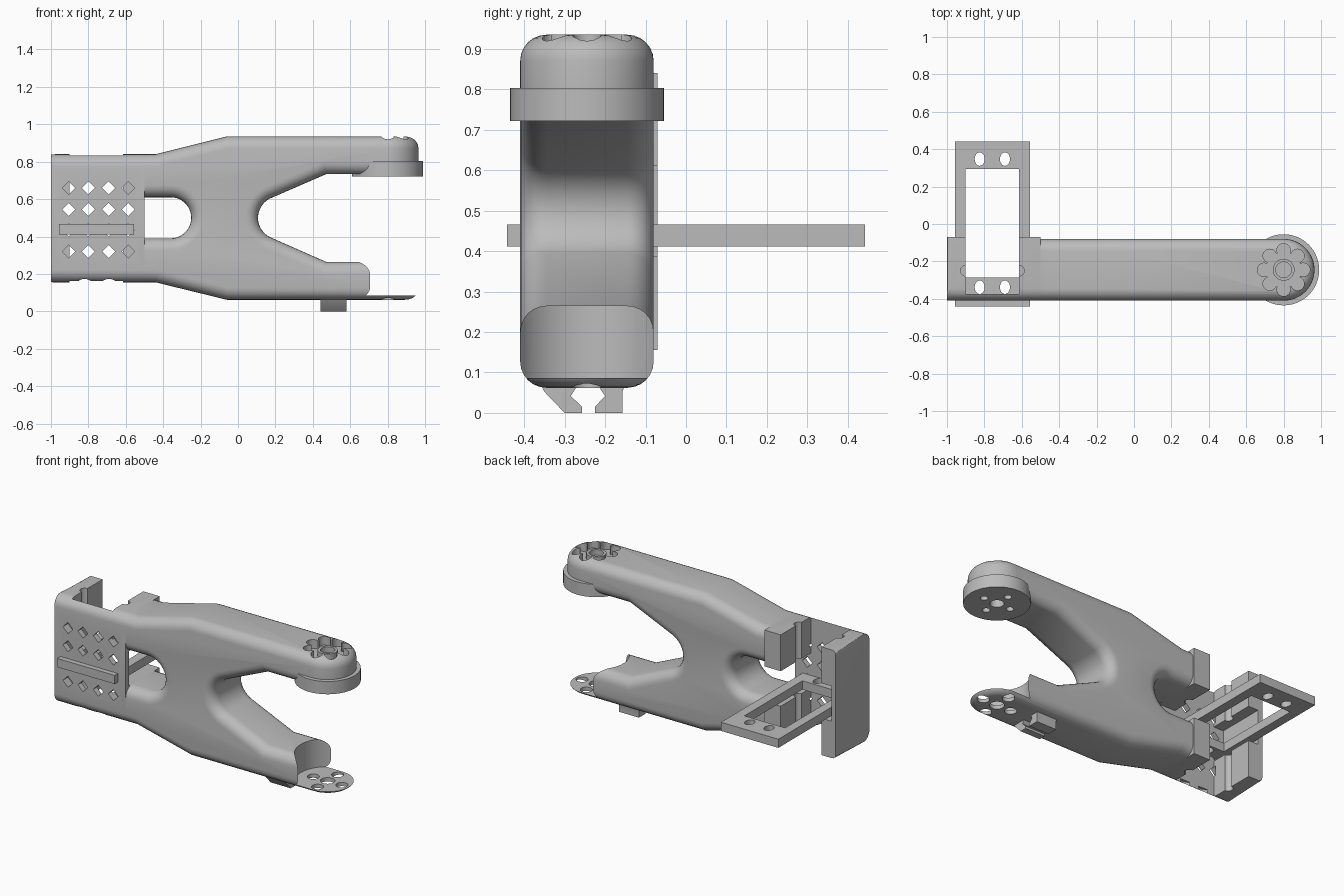
import bpy, bmesh, math
from mathutils import Matrix, Vector

if "Cube" in bpy.data.objects:
    bpy.data.objects.remove(bpy.data.objects["Cube"], do_unlink=True)

grey = bpy.data.materials.new("plain grey")
grey.use_nodes = True
GREY = (0.5, 0.5, 0.5, 1)
grey.diffuse_color = GREY
grey.node_tree.nodes["Principled BSDF"].inputs["Base Color"].default_value = GREY

YC, HALF = -0.245, 0.165      # arm centre line and half width
HUB_X, HUB_R = 0.8, 0.19      # joint axis and joint disc radius
ROUND = 0.065                 # rounding of the arm edges


def make(name, bm):
    bmesh.ops.recalc_face_normals(bm, faces=bm.faces)
    mesh = bpy.data.meshes.new(name)
    bm.to_mesh(mesh)
    bm.free()
    mesh.materials.append(grey)
    obj = bpy.data.objects.new(name, mesh)
    bpy.context.collection.objects.link(obj)
    return obj


def bevel(bm, test, width, segments=6):
    edges = [e for e in bm.edges if test(e.verts[0].co, e.verts[1].co)]
    bmesh.ops.bevel(bm, geom=edges, offset=width, segments=segments,
                    profile=0.5, affect='EDGES')


def box_bm(x0, x1, y0, y1, z0, z1):
    bm = bmesh.new()
    bmesh.ops.create_cube(bm, size=1)
    for v in bm.verts:
        v.co = Vector((x1 if v.co.x > 0 else x0, y1 if v.co.y > 0 else y0,
                       z1 if v.co.z > 0 else z0))
    return bm


def box(name, *bounds):
    return make(name, box_bm(*bounds))


def cylinder(name, x, y, z0, z1, r, rim=0, sides=48):
    bm = bmesh.new()
    bmesh.ops.create_cone(bm, cap_ends=True, segments=sides, radius1=r, radius2=r,
                          depth=z1 - z0, matrix=Matrix.Translation((x, y, (z0 + z1) / 2)))
    if rim:
        bevel(bm, lambda a, b: abs(a.z - b.z) < 1e-4, rim)
    return make(name, bm)


def prism(points, axis, lo, hi):
    """Extrude a 2D outline along x or y."""
    bm = bmesh.new()
    place = (lambda p: (lo, *p)) if axis == 'x' else (lambda p: (p[0], lo, p[1]))
    face = bm.faces.new([bm.verts.new(place(p)) for p in points])
    new = bmesh.ops.extrude_face_region(bm, geom=[face])["geom"]
    step = Vector((hi - lo, 0, 0)) if axis == 'x' else Vector((0, hi - lo, 0))
    bmesh.ops.translate(bm, vec=step, verts=[v for v in new if isinstance(v, bmesh.types.BMVert)])
    bmesh.ops.recalc_face_normals(bm, faces=bm.faces)
    return bm


def combine(obj, others, operation='DIFFERENCE'):
    """Apply booleans one after another and drop the helpers."""
    for other in others:
        other.hide_render = True
        mod = obj.modifiers.new("bool", 'BOOLEAN')
        mod.operation, mod.solver, mod.object = operation, 'EXACT', other
        bpy.context.view_layer.objects.active = obj
        bpy.ops.object.modifier_apply(modifier=mod.name)
        bpy.data.objects.remove(other, do_unlink=True)


def arc(cx, cz, r, a0, a1, n=18):
    return [(cx + r * math.cos(math.radians(a0 + (a1 - a0) * i / n)),
             cz + r * math.sin(math.radians(a0 + (a1 - a0) * i / n))) for i in range(n + 1)]


def ring(radius, count):
    return [(HUB_X + radius * math.cos(i * math.tau / count),
             YC + radius * math.sin(i * math.tau / count)) for i in range(count)]


# Forked arm: side outline with rounded long edges
outline = [(-0.5, 0.61)] + arc(-0.36, 0.5, 0.11, 90, -90) + [(-0.5, 0.39)]
outline += [(-0.5, 0.155), (-0.44, 0.155), (-0.06, 0.062), (HUB_X, 0.062)]
outline += [(HUB_X, 0.265), (0.47, 0.265)] + arc(0.222, 0.5, 0.115, 246, 114)
outline += [(0.47, 0.733), (HUB_X, 0.733), (HUB_X, 0.935), (-0.06, 0.935)]
outline += [(-0.44, 0.84), (-0.5, 0.84)]
bm = prism(outline, 'y', YC - HALF, YC + HALF)
bevel(bm, lambda a, b: abs(a.y - b.y) < 1e-5 and abs(a.x - b.x) > 1e-5, ROUND)
arm = make("forked_arm", bm)

# Round arm tips
combine(arm, [cylinder("tip", HUB_X, YC, z0, z1, HALF, ROUND, 64)
              for z0, z1 in ((0.062, 0.265), (0.733, 0.935))], 'UNION')

# Clearance between the tips, leaving a thin plate on the lower arm
cutters = [cylinder("clearance", HUB_X, YC, 0.086, 0.8, HUB_R, sides=64)]
# Flower shaped recess on top and screw holes in the lower plate
cutters += [cylinder("recess", HUB_X, YC, 0.88, 1, 0.095)]
cutters += [cylinder("lobe", x, y, 0.88, 1, 0.036, sides=24) for x, y in ring(0.105, 8)]
cutters += [cylinder("hole", HUB_X, YC, 0, 0.87, 0.042, sides=32)]
cutters += [cylinder("hole", x, y, 0, 0.2, 0.035, sides=24) for x, y in ring(0.1, 4)]
combine(arm, cutters)

# Small hub inside the recess
hub = cylinder("recess_hub", HUB_X, YC, 0.87, 0.915, 0.058, sides=32)
combine(hub, [cylinder("bore", HUB_X, YC, 0.88, 1, 0.042, sides=32)])

# Joint disc under the upper arm
disc = cylinder("joint_disc", HUB_X, YC, 0.722, 0.803, HUB_R, sides=64)
combine(disc, [cylinder("hole", HUB_X, YC, 0.7, 0.78, 0.04, sides=32)]
        + [cylinder("hole", x, y, 0.7, 0.78, 0.022, sides=20) for x, y in ring(0.095, 4)])

# Motor housing: front plate, end wall and clamp faces
bm = box_bm(-1, -0.5, -0.41, -0.07, 0.155, 0.84)
bevel(bm, lambda a, b: abs(a.x - b.x) > 0.1 and a.y < -0.3, ROUND)
bevel(bm, lambda a, b: abs(a.y - b.y) > 0.1 and a.x < -0.9 and b.x < -0.9
      and abs(a.z - b.z) < 0.01, 0.025, 4)
housing = make("motor_housing", bm)
cutters = [box("opening", -0.9, -0.615, -0.375, 0, 0, 1),
           box("slot", -0.97, -0.4, -0.375, 0, 0.388, 0.61)]
cutters += [cylinder("groove", x, -0.25, 0, 1, 0.028, sides=24) for x in (-0.9, -0.615)]
cutters += [cylinder("notch", x, -0.345, 0, 0.185, 0.045, sides=24) for x in (-0.82, -0.69)]
for x in (-0.905, -0.8, -0.692, -0.587):
    for z in (0.32, 0.435, 0.545, 0.66):
        d = 0.035
        diamond = [(x - d, z), (x, z - d), (x + d, z), (x, z + d)]
        cutters.append(make("diamond", prism(diamond, 'y', -0.5, -0.36)))
combine(housing, cutters)

# Motor mounting frame
frame = box("mounting_frame", -0.957, -0.555, -0.442, 0.442, 0.411, 0.466)
cutters = [box("window", -0.9, -0.615, -0.287, 0.293, 0, 1)]
for x in (-0.825, -0.69):
    for y in (-0.338, 0.347):
        hole = cylinder("hole", x, y, 0.3, 0.6, 0.036, sides=24)
        for v in hole.data.vertices:
            v.co.x = x + (v.co.x - x) * 0.75
        cutters.append(hole)
combine(frame, cutters)

# Cable clip hooks below the lower arm
hooks = {
    "cable_hook_front": [(-0.36, 0.075), (-0.35, 0.055), (-0.3, 0.003), (-0.257, 0.003),
                         (-0.257, 0.018), (-0.285, 0.045), (-0.265, 0.075)],
    "cable_hook_back": [(-0.15, 0.075), (-0.157, 0.055), (-0.157, 0.003), (-0.225, 0.003),
                        (-0.225, 0.018), (-0.2, 0.045), (-0.22, 0.075)],
}
for name, points in hooks.items():
    make(name, prism([(y, max(0, z - 0.003)) for y, z in points], 'x', 0.44, 0.58))

# Smooth rounded surfaces, keep corners crisp
for obj in bpy.context.scene.objects:
    if obj.type == 'MESH':
        bpy.ops.object.select_all(action='DESELECT')
        obj.select_set(True)
        bpy.context.view_layer.objects.active = obj
        bpy.ops.object.shade_smooth_by_angle(angle=math.radians(30))
